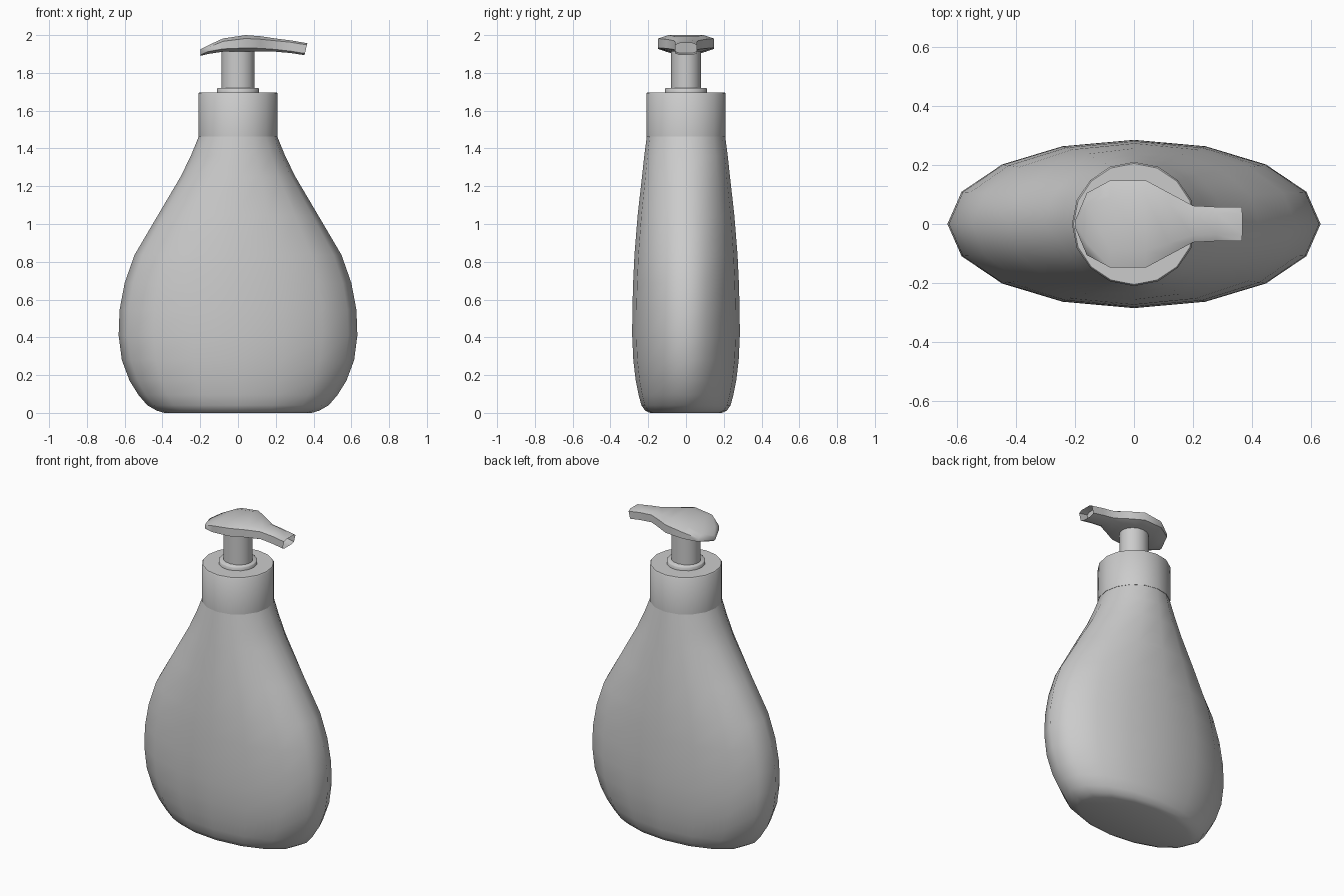
import bpy, bmesh, math

if "Cube" in bpy.data.objects:
    bpy.data.objects.remove(bpy.data.objects["Cube"])

SIDES = 16


def finish(name, bm, angle):
    bmesh.ops.recalc_face_normals(bm, faces=bm.faces[:])
    me = bpy.data.meshes.new(name)
    bm.to_mesh(me)
    bm.free()
    ob = bpy.data.objects.new(name, me)
    bpy.context.collection.objects.link(ob)
    bpy.ops.object.select_all(action='DESELECT')
    ob.select_set(True)
    bpy.context.view_layer.objects.active = ob
    bpy.ops.object.shade_smooth_by_angle(angle=math.radians(angle))
    return ob


def loft(rings):
    """Skin closed rings of equal length; return the bmesh and its last cap."""
    bm = bmesh.new()
    vs = [[bm.verts.new(p) for p in r] for r in rings]
    n = len(vs[0])
    for a, b in zip(vs, vs[1:]):
        for i in range(n):
            j = (i + 1) % n
            bm.faces.new((a[i], a[j], b[j], b[i]))
    bm.faces.new(vs[0][::-1])
    return bm, bm.faces.new(vs[-1])


def ellipse(rx, ry, z):
    return [(rx * math.cos(2 * math.pi * i / SIDES),
             ry * math.sin(2 * math.pi * i / SIDES), z) for i in range(SIDES)]


def turned(name, profile, angle=35):
    bm, _ = loft([ellipse(*p) for p in profile])
    return finish(name, bm, angle)


# Flattened pear-shaped bottle: half width, half depth, height
turned("bottle_body", [
    (.39, .19, 0), (.43, .216, .012), (.48, .236, .04), (.527, .251, .095),
    (.574, .266, .17), (.615, .279, .28), (.632, .285, .41), (.627, .284, .545),
    (.60, .28, .688), (.548, .273, .836), (.425, .256, 1.045),
    (.304, .233, 1.25), (.25, .221, 1.36), (.205, .207, 1.47)], 60)

# Screw collar with softened top rim
turned("collar", [(.21, .21, 1.463), (.21, .21, 1.69), (.205, .205, 1.696)], 50)

# Pump stem and its seat ring
turned("stem_ring", [(.112, .112, 1.69), (.112, .112, 1.715), (.107, .107, 1.72)], 50)
turned("pump_stem", [(.088, .08, 1.69), (.088, .08, 1.94)])


# Pump head lofted along x: x, half width, bottom z, top z, chamfer
def section(x, w, zb, zt, c, lean=0):
    half = [(.6 * w, zb), (w, zb + c), (w, zt - c), (.62 * w, zt)]
    pts = half + [(-y, z) for y, z in reversed(half)]
    return [(x + lean * (z - zb) / (zt - zb), y, z) for y, z in pts]


bm, tip = loft([section(*s) for s in [
    (-.198, .015, 1.89, 1.925, .006),
    (-.16, .105, 1.9, 1.945, .012),
    (-.08, .148, 1.912, 1.982, .015),
    (.04, .148, 1.914, 2.0, .018),
    (.12, .105, 1.914, 1.994, .016),
    (.2, .062, 1.912, 1.982, .012),
    (.28, .058, 1.905, 1.972, .01),
    (.352, .057, 1.894, 1.957, .009, .015)]])
# Recessed spout opening
bmesh.ops.inset_individual(bm, faces=[tip], thickness=.011)
hole = bmesh.ops.extrude_discrete_faces(bm, faces=[tip])["faces"][0]
bmesh.ops.translate(bm, verts=hole.verts[:], vec=(-.06, 0, .01))
finish("pump_head", bm, 50)
